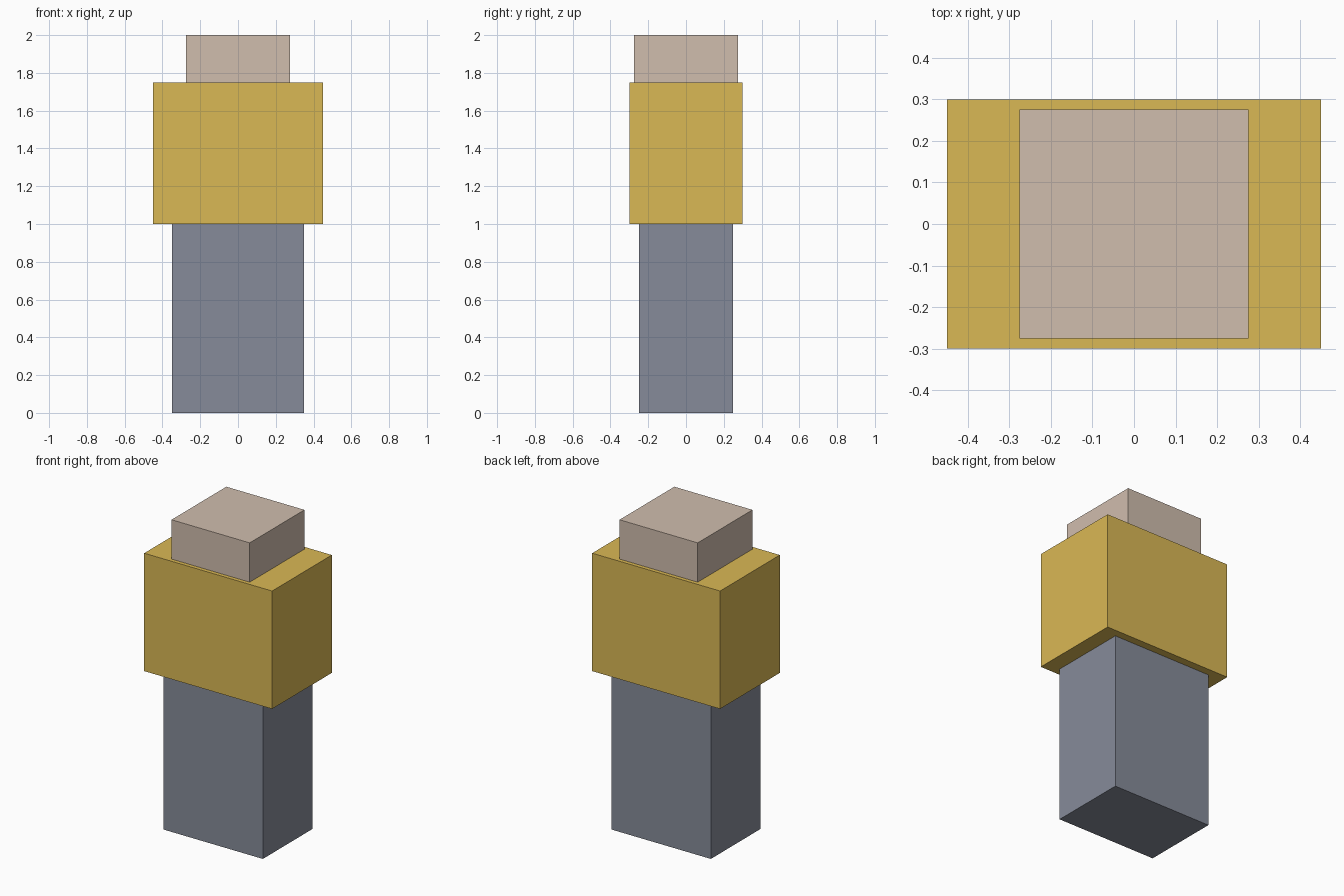
import bpy

if "Cube" in bpy.data.objects:
    bpy.data.objects.remove(bpy.data.objects["Cube"])


def material(name, color):
    mat = bpy.data.materials.new(name)
    mat.diffuse_color = color
    mat.use_nodes = True
    mat.node_tree.nodes["Principled BSDF"].inputs["Base Color"].default_value = mat.diffuse_color
    return mat


def box(name, width, depth, bottom, top, mat):
    """Flat-faced box centred on x and y, spanning bottom to top."""
    bpy.ops.mesh.primitive_cube_add(size=1, location=(0, 0, (bottom + top) / 2))
    obj = bpy.context.object
    obj.name = name
    obj.scale = (width, depth, top - bottom)
    bpy.ops.object.transform_apply(location=False, rotation=False, scale=True)
    obj.data.materials.append(mat)
    return obj


# Blocky figure: legs, torso and head stacked
box("legs", 0.70, 0.50, 0.0, 1.0, material("slate", (0.24, 0.26, 0.32, 1)))
box("torso", 0.90, 0.60, 1.0, 1.75, material("yellow", (0.70, 0.48, 0.09, 1)))
box("head", 0.55, 0.55, 1.75, 2.0, material("beige", (0.63, 0.51, 0.42, 1)))
